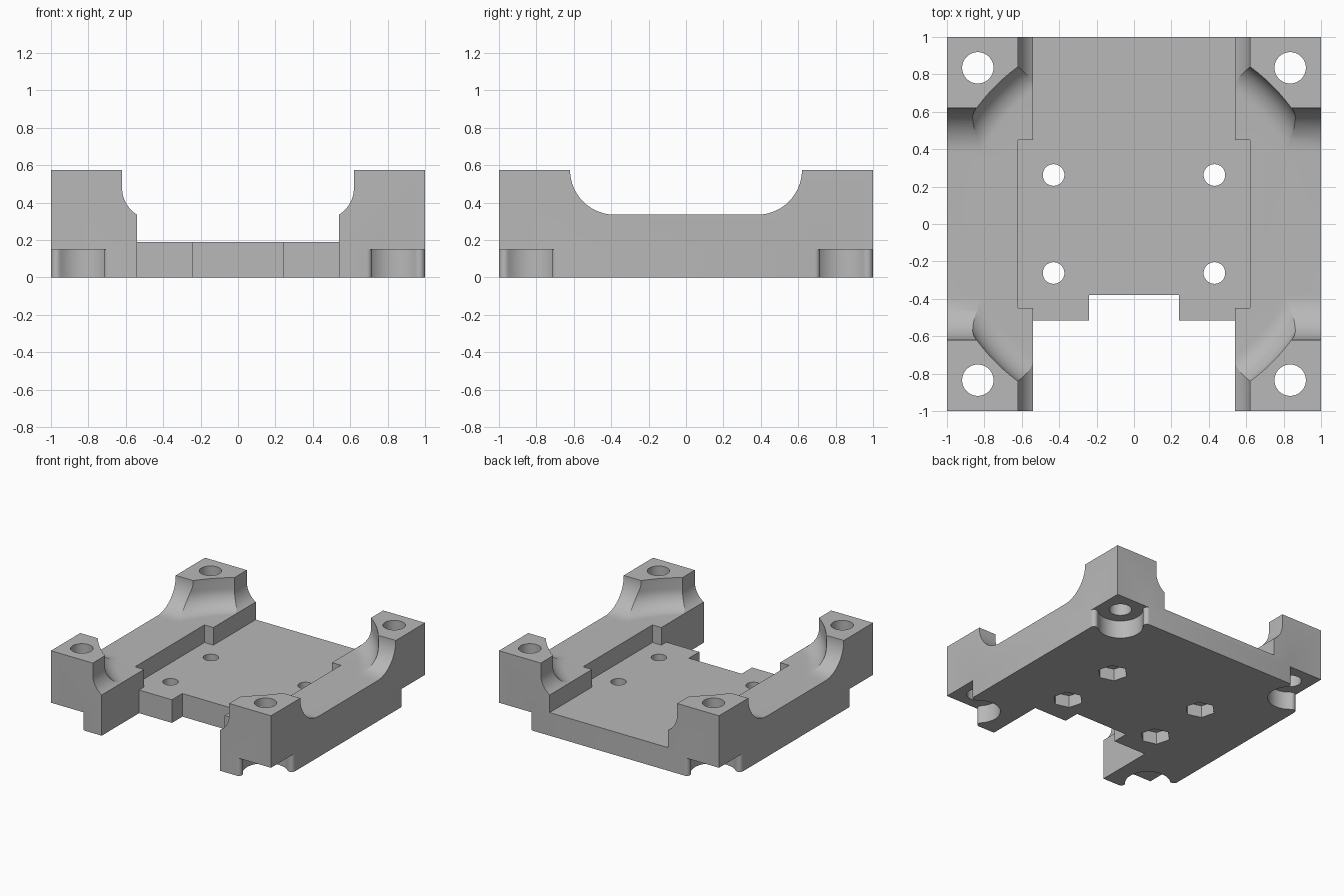
import bpy, bmesh, math
from math import cos, sin, radians, pi

if "Cube" in bpy.data.objects:
    bpy.data.objects.remove(bpy.data.objects["Cube"])

FLOOR, LEDGE, TOP = 0.19, 0.335, 0.575
HOLE = 0.835


def arc(cx, cy, r, a0, a1, n=16):
    """Points along an arc, angles in degrees."""
    return [(cx + r * cos(radians(a0 + (a1 - a0) * i / n)),
             cy + r * sin(radians(a0 + (a1 - a0) * i / n))) for i in range(n + 1)]


def loft(name, rings):
    """Closed solid through rings that have equal point counts."""
    bm = bmesh.new()
    vs = [[bm.verts.new(p) for p in ring] for ring in rings]
    n = len(vs[0])
    for a, b in zip(vs, vs[1:]):
        for i in range(n):
            j = (i + 1) % n
            bm.faces.new((a[i], a[j], b[j], b[i]))
    bm.faces.new(vs[0][::-1])
    bm.faces.new(vs[-1])
    bmesh.ops.recalc_face_normals(bm, faces=bm.faces)
    me = bpy.data.meshes.new(name)
    bm.to_mesh(me)
    bm.free()
    ob = bpy.data.objects.new(name, me)
    bpy.context.collection.objects.link(ob)
    return ob


def prism(name, pts, axis, lo, hi):
    """Extrude a 2D outline along x, y or z."""
    place = {'x': lambda u, v, w: (w, u, v),
             'y': lambda u, v, w: (u, w, v),
             'z': lambda u, v, w: (u, v, w)}[axis]
    return loft(name, [[place(u, v, w) for u, v in pts] for w in (lo, hi)])


def rect(x0, x1, y0, y1):
    return [(x0, y0), (x1, y0), (x1, y1), (x0, y1)]


def mirrored(half):
    """Right half of a profile plus its mirror image."""
    return half + [(-u, v) for u, v in reversed(half)]


def circle(x, y, r, n, start=0):
    return arc(x, y, r, start, start + 360, n)[:-1]


body = prism("mount_body", rect(-1, 1, -1, 1), 'z', 0, TOP)


def cut(cutter):
    cutter.hide_render = True
    mod = body.modifiers.new("cut", 'BOOLEAN')
    mod.operation, mod.solver, mod.object = 'DIFFERENCE', 'EXACT', cutter
    bpy.context.view_layer.objects.active = body
    bpy.ops.object.modifier_apply(modifier=mod.name)
    bpy.data.objects.remove(cutter, do_unlink=True)


# Lengthwise channel with curved shoulders, down to the floor
t = math.degrees(math.asin((0.48 - LEDGE) / 0.17))
x_in = 0.45 + 0.17 * cos(radians(t))
cut(prism("long_channel", mirrored([(0.62, 0.8)] + arc(0.45, 0.48, 0.17, 0, -t)
                                   + [(x_in, FLOOR)]), 'y', -1.2, 1.2))
# Crosswise channel with big fillets, down to the ledges
cut(prism("cross_channel", mirrored([(0.62, 0.8)] + arc(0.38, TOP, 0.24, 0, -90, 20)),
          'x', -1.2, 1.2))
# Round clearance between the corner posts
profile = arc(0.895, 0.485, 0.15, -90, 0, 14) + [(1.045, 0.8)]
cut(loft("round_clearance", [[(x, y, z) for x, y in circle(0, 0, r, 128)] for r, z in profile]))

# Wider floor pocket, front opening and front notch
cut(prism("floor_pocket", rect(-0.62, 0.62, -0.45, 0.45), 'z', FLOOR, 0.8))
cut(prism("front_opening", rect(-x_in, x_in, -1.2, -0.515), 'z', -0.2, 0.8))
cut(prism("front_notch", rect(-0.24, 0.24, -1.2, -0.38), 'z', -0.2, 0.8))

# Corner recess outline: round pocket whose lips are rounded into the outer faces
R, LIP = 0.17, 0.03
dy = 1 - LIP - HOLE
dx = math.sqrt((R + LIP) ** 2 - dy ** 2)
a = math.degrees(math.atan2(dy, dx))
ear = arc(HOLE - dx, 1 - LIP, LIP, 90, -a, 8)
recess = ([(1.2, 1.2), (HOLE - dx, 1.2)] + ear
          + arc(HOLE, HOLE, R, 180 - a, 270 + a, 24)[1:-1]
          + [(v, u) for u, v in reversed(ear)] + [(1.2, HOLE - dx)])

for sx in (-1, 1):
    for sy in (-1, 1):
        # Corner recesses and bolt holes
        cut(prism("recess", [(sx * u, sy * v) for u, v in recess], 'z', -0.2, 0.148))
        cut(prism("bolt_hole", circle(sx * HOLE, sy * HOLE, 0.084, 40), 'z', -0.2, 0.8))
        # Floor screw holes with hexagonal nut pockets below
        x, y = sx * 0.43, sy * 0.262
        cut(prism("screw_hole", circle(x, y, 0.058, 32), 'z', -0.2, 0.8))
        cut(prism("nut_pocket", circle(x, y, 0.115, 6, 45), 'z', -0.2, 0.1))

# Single grey material and smooth curved faces
grey = bpy.data.materials.new("plain_grey")
grey.diffuse_color = (0.48, 0.48, 0.48, 1)
grey.use_nodes = True
grey.node_tree.nodes["Principled BSDF"].inputs["Base Color"].default_value = grey.diffuse_color
body.data.materials.clear()
body.data.materials.append(grey)
bpy.ops.object.select_all(action='DESELECT')
body.select_set(True)
bpy.context.view_layer.objects.active = body
bpy.ops.object.shade_smooth_by_angle(angle=radians(25))
